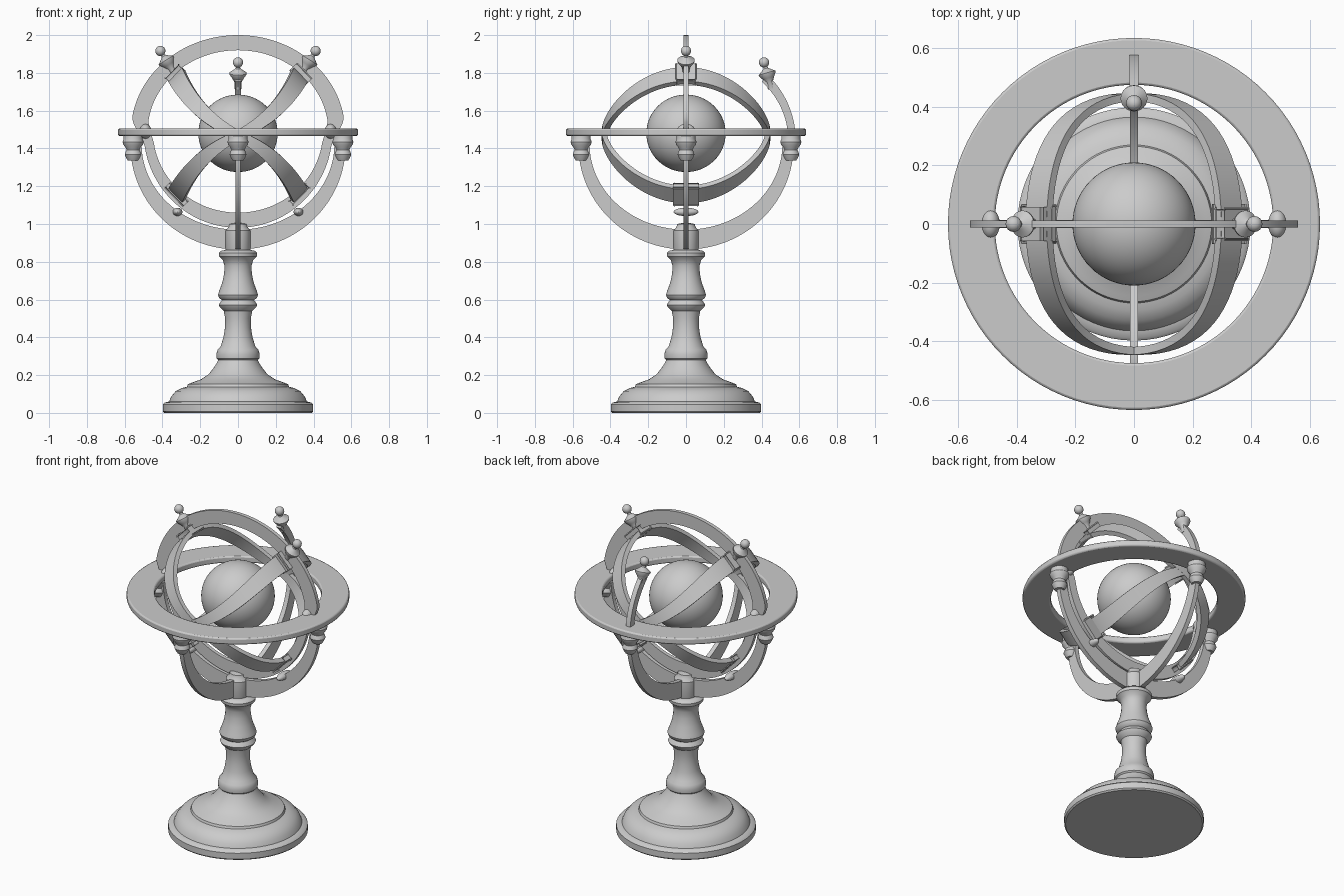
import bpy, bmesh, math
from mathutils import Vector, Matrix

if "Cube" in bpy.data.objects:
    bpy.data.objects.remove(bpy.data.objects["Cube"])

grey = bpy.data.materials.new("plain_grey")
grey.diffuse_color = (0.6, 0.6, 0.6, 1)
grey.use_nodes = True
grey.node_tree.nodes["Principled BSDF"].inputs["Base Color"].default_value = grey.diffuse_color
CZ = 1.48  # height of the sphere centre


def finish(name, bm, angle=35):
    bmesh.ops.recalc_face_normals(bm, faces=bm.faces)
    me = bpy.data.meshes.new(name)
    bm.to_mesh(me)
    bm.free()
    ob = bpy.data.objects.new(name, me)
    bpy.context.collection.objects.link(ob)
    me.materials.append(grey)
    bpy.ops.object.select_all(action='DESELECT')
    ob.select_set(True)
    bpy.context.view_layer.objects.active = ob
    bpy.ops.object.shade_smooth_by_angle(angle=math.radians(angle))
    return ob


def lathe(name, profile, matrix=Matrix(), n=48):
    """Turn (radius, height) points about z."""
    bm = bmesh.new()
    rings = [[bm.verts.new((r * math.cos(2 * math.pi * i / n), r * math.sin(2 * math.pi * i / n), z))
              for i in range(n)] for r, z in profile]
    for a, b in zip(rings, rings[1:]):
        for i in range(n):
            j = (i + 1) % n
            bm.faces.new((a[i], a[j], b[j], b[i]))
    bm.faces.new(rings[0])
    bm.faces.new(rings[-1])
    bm.transform(matrix)
    return finish(name, bm)


def strip(name, sections, closed):
    """Skin a row of four-cornered cross-sections."""
    bm = bmesh.new()
    rows = [[bm.verts.new(p) for p in s] for s in sections]
    pairs = list(zip(rows, rows[1:]))
    if closed:
        pairs.append((rows[-1], rows[0]))
    else:
        bm.faces.new(rows[0])
        bm.faces.new(rows[-1])
    for a, b in pairs:
        for i in range(4):
            j = (i + 1) % 4
            bm.faces.new((a[i], a[j], b[j], b[i]))
    return finish(name, bm)


def ball(name, loc, size, n=24):
    bm = bmesh.new()
    bmesh.ops.create_uvsphere(bm, u_segments=n * 2, v_segments=n, radius=1)
    bm.transform(Matrix.Translation(loc) @ Matrix.Diagonal((*size, 1)))
    return finish(name, bm)


def block(name, matrix, size):
    bm = bmesh.new()
    bmesh.ops.create_cube(bm, size=1)
    bm.transform(matrix @ Matrix.Diagonal((*size, 1)))
    bmesh.ops.bevel(bm, geom=bm.edges[:], offset=0.008, segments=2, affect='EDGES', profile=0.5)
    return finish(name, bm)


def upright_arc(name, side, cz, outer, inner, half, a0, a1, n=64):
    """Flat elliptical arc in the vertical plane that contains 'side'."""
    side = Vector(side)
    t = Vector((0, 0, 1)).cross(side) * half
    closed = a1 - a0 >= 360
    rows = []
    for i in range(n if closed else n + 1):
        a = math.radians(a0 + (a1 - a0) * i / n)
        o, q = outer(a), inner(a)
        c, s = math.cos(a), math.sin(a)
        po = side * (o[0] * c) + Vector((0, 0, cz + o[1] * s))
        pi = side * (q[0] * c) + Vector((0, 0, cz + q[1] * s))
        rows.append((po + t, po - t, pi - t, pi + t))
    return strip(name, rows, closed)


def finial(name, loc, direction):
    rot = Vector(direction).to_track_quat('Z', 'Y').to_matrix().to_4x4()
    prof = [(.018, -.02), (.02, .02), (.032, .04), (.045, .06), (.046, .068), (.025, .082), (.013, .092), (.011, .1)]
    k = [(.027 * math.sin(math.radians(d)), .125 - .027 * math.cos(math.radians(d))) for d in range(25, 180, 14)]
    return lathe(name, prof + k, Matrix.Translation(loc) @ rot, 24)


# turned base, column and hub
lathe("base_and_column", [
    (.39, 0), (.398, .008), (.398, .045), (.388, .055), (.365, .06), (.355, .085), (.33, .115), (.295, .132),
    (.27, .138), (.265, .152), (.245, .16), (.195, .178), (.155, .205), (.128, .24), (.112, .265), (.105, .28),
    (.113, .288), (.115, .31), (.108, .335), (.092, .352), (.077, .40), (.069, .45), (.068, .50), (.075, .54),
    (.095, .558), (.102, .572), (.092, .588), (.085, .597), (.10, .608), (.106, .625), (.10, .645), (.083, .69),
    (.073, .74), (.072, .78), (.08, .808), (.10, .828), (.102, .846), (.09, .858), (.07, .862)], n=64)
lathe("hub", [(.062, .855), (.067, .87), (.067, .965), (.05, .985), (.047, 1.0), (.02, 1.005)], n=32)

# central globe
ball("globe", (0, 0, CZ), (.21, .21, .205), 32)

# wide horizontal ring
bm_rows = []
for i in range(96):
    d = Vector((math.cos(math.tau * i / 96), math.sin(math.tau * i / 96), 0))
    bm_rows.append([d * r + Vector((0, 0, z)) for r, z in ((.475, 1.466), (.635, 1.466), (.635, 1.506), (.475, 1.506))])
horizon = strip("horizon_ring", bm_rows, True)
bev = horizon.modifiers.new("soft_edges", 'BEVEL')
bev.width, bev.segments, bev.limit_method = .008, 2, 'ANGLE'

# cradle: two crossing half hoops
for nm, side in (("cradle_side", (1, 0, 0)), ("cradle_front_back", (0, 1, 0))):
    upright_arc(nm, side, 1.42, lambda a: (.57, .555), lambda a: (.51, .45), .014, 180, 360)

# cups where the cradle meets the horizontal ring
for i, nm in enumerate(("right", "back", "left", "front")):
    a = i * math.pi / 2
    lathe("cup_" + nm, [(.028, 1.335), (.037, 1.35), (.045, 1.368), (.04, 1.382), (.035, 1.392), (.04, 1.405),
                        (.052, 1.42), (.056, 1.435), (.05, 1.45), (.05, 1.475)],
          Matrix.Translation((.555 * math.cos(a), .555 * math.sin(a), 0)), 28)

# upright ring, wider above the horizontal ring
blend = lambda a: min(1, max(0, .5 + 4 * math.sin(a)))
upright_arc("meridian_ring", (1, 0, 0), 1.49,
            lambda a: (.50 + .066 * blend(a), .51),
            lambda a: (.45 + .028 * blend(a), .43), .012, 0, 360, 128)

# crossing tilted bands with fittings, mirrored left and right
A = math.radians(44)
Y = Vector((0, 1, 0))
C = Vector((0, 0, CZ - .01))
for s, nm in ((1, "right"), (-1, "left")):
    e = Vector((s * math.cos(A), 0, math.sin(A)))
    w = Vector((s * math.sin(A), 0, -math.cos(A)))
    rows = []
    for i in range(80):
        t = math.tau * i / 80
        u = math.sin(t)
        mid = C + w * (.16 * u * (1 - abs(u)))
        h = w * (.026 + .026 * abs(u))
        rad = Y * math.cos(t) + e * (u * 1.04)
        rows.append([mid + rad * .447 + h, mid + rad * .447 - h, mid + rad * .42 - h, mid + rad * .42 + h])
    strip("tilted_band_" + nm, rows, True)
    frame = Matrix((e, Y, w)).transposed().to_4x4()
    block("band_top_plate_" + nm, Matrix.Translation(C + e * .463) @ frame, (.045, .10, .10))
    block("band_bottom_plate_" + nm, Matrix.Translation(C - e * .452) @ frame, (.028, .12, .125))
    finial("band_finial_" + nm, (s * .345, 0, 1.81), (s * .53, 0, .85))
    ball("lower_knob_" + nm, (s * .32, 0, 1.064), (.026, .066, .022), 14)
    ball("ring_joint_" + nm, (s * .49, 0, 1.49), (.032, .05, .04), 14)

# back arm rising from the horizontal ring, with its finial
upright_arc("back_arm", (0, 1, 0), 1.45, lambda a: (.58, .51), lambda a: (.54, .455), .015, 0, 42, 24)
finial("back_finial", (0, .447, 1.735), (0, -.27, .96))
